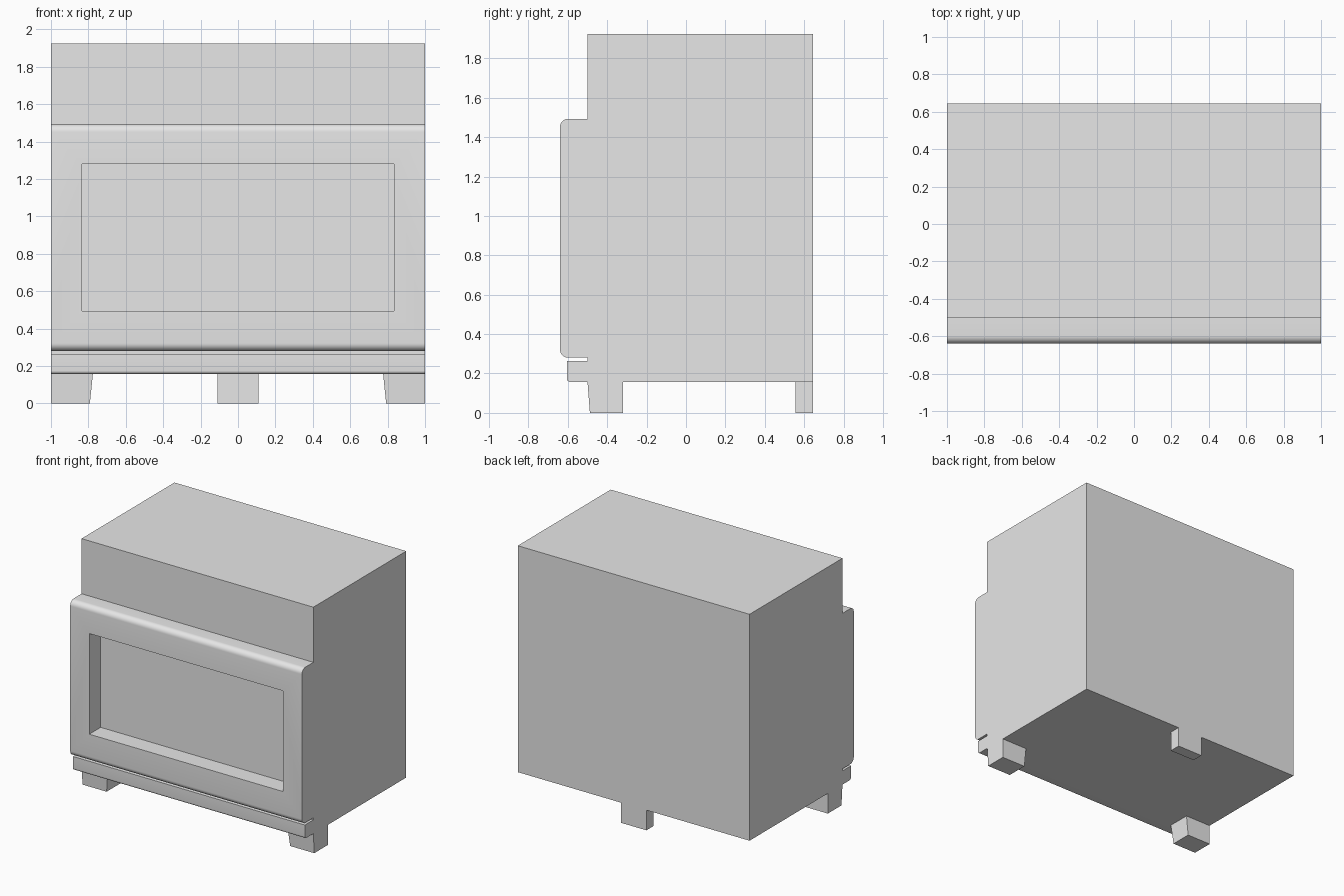
import bpy
import bmesh

if "Cube" in bpy.data.objects:
    bpy.data.objects.remove(bpy.data.objects["Cube"], do_unlink=True)

# Single plain grey finish
grey = bpy.data.materials.new("plain_grey")
grey.use_nodes = True
grey.diffuse_color = (0.8, 0.8, 0.8, 1)
grey.node_tree.nodes["Principled BSDF"].inputs["Base Color"].default_value = (0.8, 0.8, 0.8, 1)


def box(name, xs, ys, zs, edit=None):
    """Box between two corners, with an optional bmesh edit."""
    bm = bmesh.new()
    bmesh.ops.create_cube(bm, size=1)
    for v in bm.verts:
        v.co = [r[1] if c > 0 else r[0] for c, r in zip(v.co, (xs, ys, zs))]
    if edit:
        edit(bm)
    bmesh.ops.recalc_face_normals(bm, faces=bm.faces)
    mesh = bpy.data.meshes.new(name)
    bm.to_mesh(mesh)
    bm.free()
    mesh.materials.append(grey)
    obj = bpy.data.objects.new(name, mesh)
    bpy.context.collection.objects.link(obj)
    return obj


def round_front(radius, segments, bottom_only=False):
    """Edit that rounds the long front edges."""
    def edit(bm):
        front = min(v.co.y for v in bm.verts)
        low = min(v.co.z for v in bm.verts)
        edges = [e for e in bm.edges
                 if all(abs(v.co.y - front) < 1e-4 for v in e.verts)
                 and abs(e.verts[0].co.x - e.verts[1].co.x) > 0.1
                 and (not bottom_only or abs(e.verts[0].co.z - low) < 1e-4)]
        bmesh.ops.bevel(bm, geom=edges, offset=radius, segments=segments,
                        profile=0.5, affect='EDGES')
    return edit


def smooth(obj):
    bpy.ops.object.select_all(action='DESELECT')
    obj.select_set(True)
    bpy.context.view_layer.objects.active = obj
    bpy.ops.object.shade_smooth_by_angle(angle=0.6)


FRONT, BACK = -0.5, 0.645

# Main cabinet
box("cabinet", (-1, 1), (FRONT, BACK), (0.157, 1.923))

# Door with rounded long edges and a window opening
door = box("door", (-1, 1), (-0.64, FRONT), (0.28, 1.493), round_front(0.042, 8))
cutter = box("window_cutter", (-0.835, 0.835), (-0.8, -0.4), (0.495, 1.28))
cutter.hide_render = True
cutter.hide_viewport = True
cut = door.modifiers.new("window_opening", 'BOOLEAN')
cut.operation = 'DIFFERENCE'
cut.solver = 'EXACT'
cut.object = cutter
bpy.context.view_layer.objects.active = door
door.select_set(True)
bpy.ops.object.modifier_apply(modifier=cut.name)
bpy.data.objects.remove(cutter, do_unlink=True)
smooth(door)

# Plinth strip under the door
plinth = box("plinth", (-1, 1), (-0.605, FRONT), (0.157, 0.264),
             round_front(0.018, 6, bottom_only=True))
smooth(plinth)


# Front feet, tapering on the front and inner sides
def taper(side):
    def edit(bm):
        for v in bm.verts:
            if v.co.z < 0.01:
                if v.co.y < -0.4:
                    v.co.y += 0.012
                if abs(v.co.x) < 0.9:
                    v.co.x += side * 0.016
    return edit


for side, name in ((-1, "right_front_foot"), (1, "left_front_foot")):
    xs = sorted((side * 0.776, side * 1.0))
    box(name, xs, (FRONT, -0.32), (0, 0.157), taper(side))

# Single rear foot in the middle
box("rear_foot", (-0.11, 0.11), (0.555, BACK), (0, 0.157))
